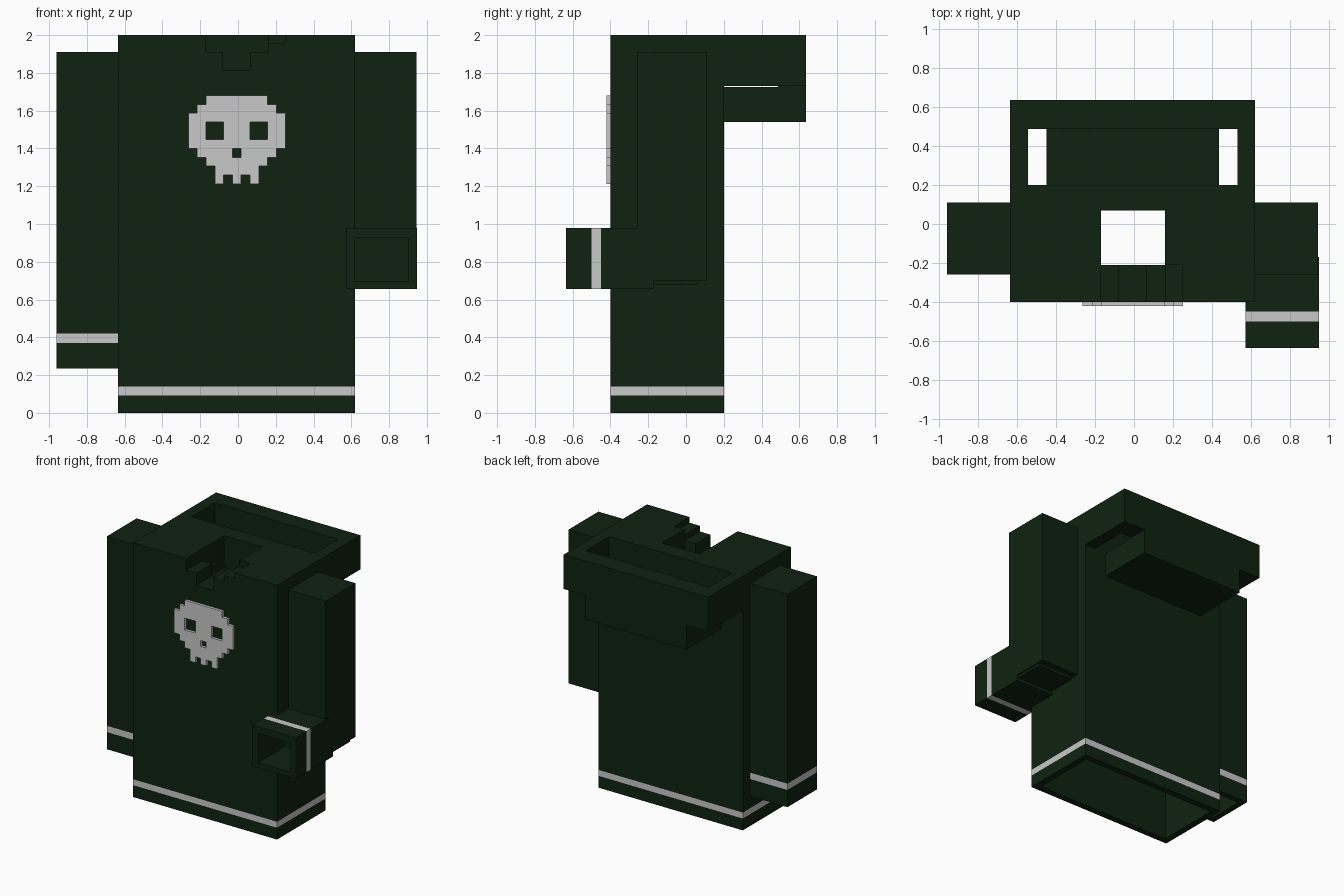
import bpy, bmesh
from mathutils import Vector

if "Cube" in bpy.data.objects:
    bpy.data.objects.remove(bpy.data.objects["Cube"])


def material(name, rgb):
    m = bpy.data.materials.new(name)
    m.diffuse_color = (*rgb, 1)
    m.use_nodes = True
    m.node_tree.nodes["Principled BSDF"].inputs["Base Color"].default_value = m.diffuse_color
    return m


GREEN = material("dark green cloth", (0.0045, 0.0165, 0.005))
GREY = material("light grey trim", (0.58, 0.58, 0.58))


def box(name, x, y, z):
    """Box from three (min, max) ranges."""
    bm = bmesh.new()
    bmesh.ops.create_cube(bm, size=1)
    for v in bm.verts:
        v.co = Vector([r[0] if c < 0 else r[1] for c, r in zip(v.co, (x, y, z))])
    me = bpy.data.meshes.new(name)
    bm.to_mesh(me)
    bm.free()
    ob = bpy.data.objects.new(name, me)
    bpy.context.collection.objects.link(ob)
    me.materials.append(GREEN)
    me.materials.append(GREY)
    return ob


def cut(ob, *ranges):
    """Subtract a box and discard the cutter."""
    cutter = box("cutter", *ranges)
    cutter.hide_render = True
    mod = ob.modifiers.new("cut", 'BOOLEAN')
    mod.operation = 'DIFFERENCE'
    mod.solver = 'EXACT'
    mod.object = cutter
    bpy.context.view_layer.objects.active = ob
    bpy.ops.object.modifier_apply(modifier=mod.name)
    bpy.data.objects.remove(cutter, do_unlink=True)


def stripe(ob, axis, lo, hi):
    """Cut a band around the outside of a tube and colour it."""
    bm = bmesh.new()
    bm.from_mesh(ob.data)
    normal = Vector([float(i == axis) for i in range(3)])
    for h in (lo, hi):
        geom = bm.verts[:] + bm.edges[:] + bm.faces[:]
        bmesh.ops.bisect_plane(bm, geom=geom, plane_co=normal * h, plane_no=normal)
    ends = [(min(v.co[i] for v in bm.verts), max(v.co[i] for v in bm.verts)) for i in range(3)]
    for f in bm.faces:
        c = f.calc_center_median()
        outer = any(abs(c[i] - e) < 0.002 for i in range(3) if i != axis for e in ends[i])
        f.material_index = int(outer and lo < c[axis] < hi)
    bm.to_mesh(ob.data)
    bm.free()


# Hollow torso with open hem, neck hole and stepped collar notch
torso = box("torso", (-0.635, 0.62), (-0.4, 0.2), (0, 2))
cut(torso, (-0.585, 0.57), (-0.35, 0.15), (-0.1, 1.75))
cut(torso, (-0.17, 0.16), (-0.21, 0.07), (1.6, 2.1))
cut(torso, (-0.17, 0.16), (-0.5, -0.2), (1.91, 2.1))
cut(torso, (-0.08, 0.065), (-0.5, -0.2), (1.815, 2.1))
cut(torso, (0.15, 0.25), (-0.5, -0.21), (1.955, 2.1))
stripe(torso, 2, 0.093, 0.14)

# Hood hanging behind: narrower lower part, open pocket on top
hood = box("hood", (-0.635, 0.62), (0.2, 0.635), (1.54, 2))
cut(hood, (-0.7, -0.45), (0.1, 0.7), (1.4, 1.73))
cut(hood, (0.435, 0.7), (0.1, 0.7), (1.4, 1.73))
cut(hood, (-0.543, 0.53), (0.1, 0.487), (1.725, 2.1))

# Straight hollow sleeve
sleeve = box("straight_sleeve", (-0.96, -0.635), (-0.26, 0.11), (0.235, 1.91))
cut(sleeve, (-0.915, -0.68), (-0.215, 0.065), (0.1, 1.8))
stripe(sleeve, 2, 0.37, 0.42)

# Bent sleeve: upper part, elbow and forearm with open cuff
box("upper_sleeve", (0.62, 0.945), (-0.26, 0.11), (0.70, 1.91))
box("elbow", (0.63, 0.935), (-0.26, 0.06), (0.68, 0.9))
forearm = box("forearm_sleeve", (0.572, 0.948), (-0.635, -0.17), (0.655, 0.978))
cut(forearm, (0.62, 0.9), (-0.7, -0.3), (0.695, 0.925))
stripe(forearm, 1, -0.5, -0.45)

# Raised pixel skull on the chest
ROWS = ["..#######..",
        ".#########.",
        "###########",
        "##..###..##",
        "##..###..##",
        "###########",
        ".####.####.",
        "..#######..",
        "...#####...",
        "...#.#.#..."]
S = 0.0467
bm = bmesh.new()
for r, row in enumerate(ROWS):
    for c, ch in enumerate(row):
        if ch == "#":
            x, z = -0.263 + c * S, 1.68 - r * S
            bm.faces.new([bm.verts.new((px, -0.4, pz)) for px, pz in
                          ((x, z), (x, z - S), (x + S, z - S), (x + S, z))])
bmesh.ops.remove_doubles(bm, verts=bm.verts[:], dist=0.001)
ext = bmesh.ops.extrude_face_region(bm, geom=bm.faces[:])
for v in ext["geom"]:
    if isinstance(v, bmesh.types.BMVert):
        v.co.y = -0.421
bmesh.ops.recalc_face_normals(bm, faces=bm.faces[:])
me = bpy.data.meshes.new("skull_patch")
bm.to_mesh(me)
bm.free()
me.materials.append(GREY)
bpy.context.collection.objects.link(bpy.data.objects.new("skull_patch", me))
